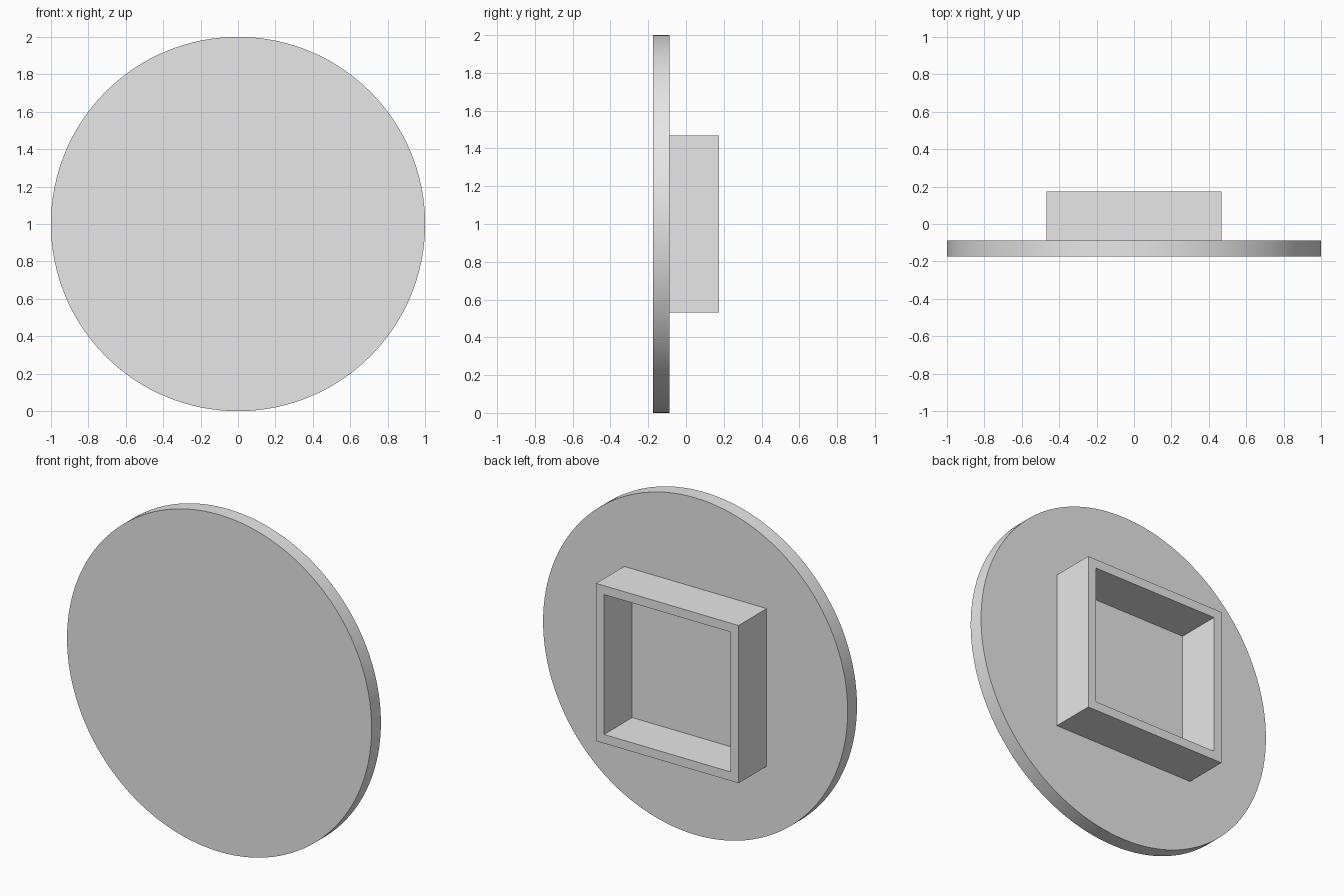
import bpy
import bmesh
from math import radians
from mathutils import Matrix, Vector

cube = bpy.data.objects.get("Cube")
if cube:
    bpy.data.objects.remove(cube, do_unlink=True)

FRONT, SEAM, BACK = -0.175, -0.088, 0.175   # depth positions along y
HALF, WALL = 0.468, 0.053                   # square collar half width and wall
CENTRE_Z = 1.0

grey = bpy.data.materials.new("light grey")
grey.use_nodes = True
grey.diffuse_color = (0.8, 0.8, 0.8, 1)
grey.node_tree.nodes["Principled BSDF"].inputs["Base Color"].default_value = (0.8, 0.8, 0.8, 1)


def add_object(name, bm):
    bmesh.ops.recalc_face_normals(bm, faces=bm.faces)
    mesh = bpy.data.meshes.new(name)
    bm.to_mesh(mesh)
    bm.free()
    mesh.materials.append(grey)
    obj = bpy.data.objects.new(name, mesh)
    bpy.context.collection.objects.link(obj)
    return obj


# Round plate standing upright
bm = bmesh.new()
place = Matrix.Translation((0, (FRONT + SEAM) / 2, CENTRE_Z)) @ Matrix.Rotation(radians(90), 4, "X")
bmesh.ops.create_cone(bm, cap_ends=True, segments=128, radius1=1, radius2=1,
                      depth=SEAM - FRONT, matrix=place)
plate = add_object("round_plate", bm)
bpy.ops.object.select_all(action="DESELECT")
plate.select_set(True)
bpy.context.view_layer.objects.active = plate
bpy.ops.object.shade_smooth_by_angle(angle=radians(30))

# Square collar on the back: a ring of walls open through to the plate
bm = bmesh.new()
corners = [(-1, -1), (1, -1), (1, 1), (-1, 1)]
loops = [[bm.verts.new((x * r, SEAM, CENTRE_Z + z * r)) for x, z in corners]
         for r in (HALF, HALF - WALL)]
outer, inner = loops
for i in range(4):
    j = (i + 1) % 4
    bm.faces.new((outer[i], outer[j], inner[j], inner[i]))
result = bmesh.ops.extrude_face_region(bm, geom=bm.faces[:], use_keep_orig=True)
moved = [v for v in result["geom"] if isinstance(v, bmesh.types.BMVert)]
bmesh.ops.translate(bm, verts=moved, vec=Vector((0, BACK - SEAM, 0)))
add_object("square_collar", bm)
